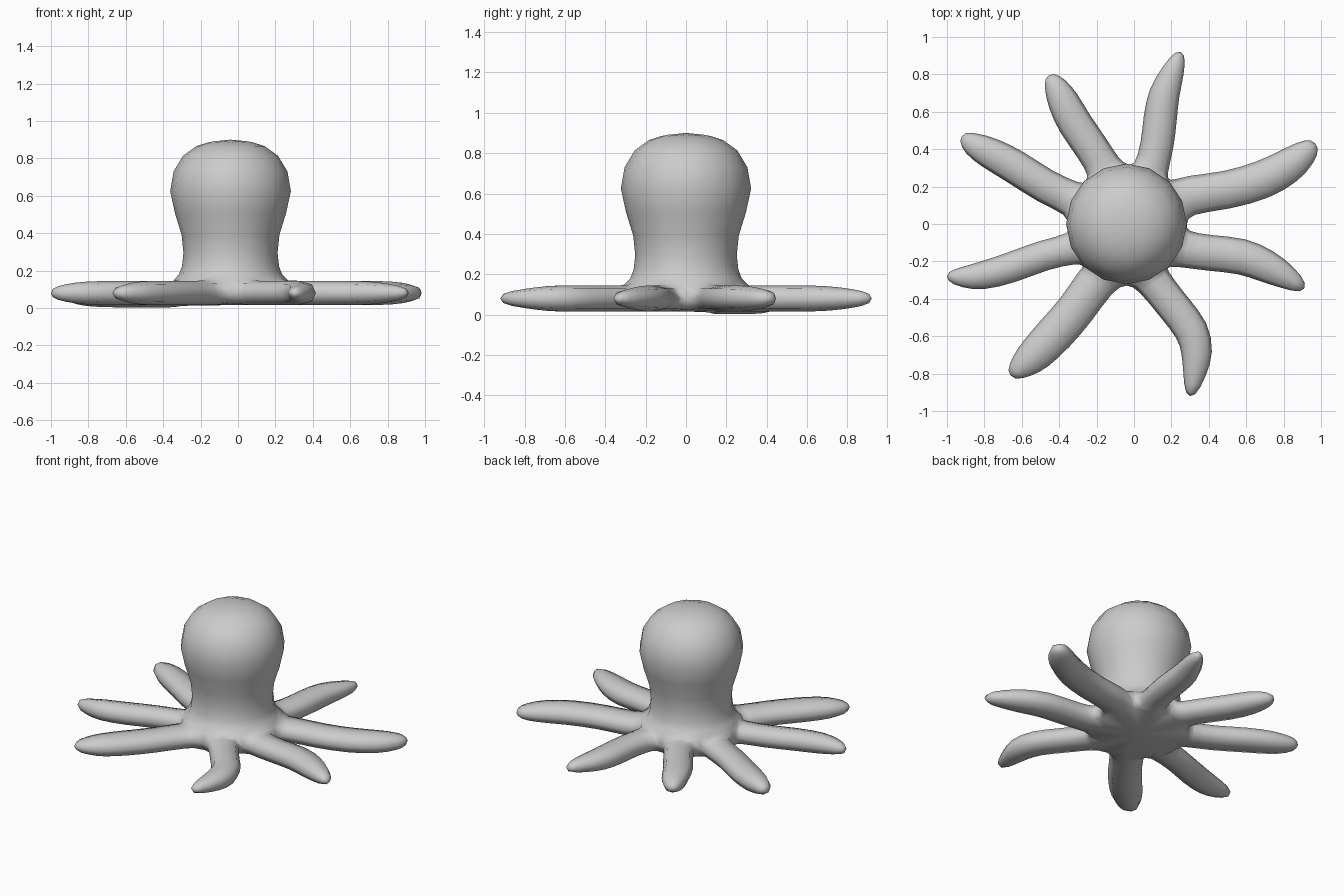
import bpy
import bmesh
from math import cos, sin, radians
from mathutils import Vector

default_cube = bpy.data.objects.get("Cube")
if default_cube:
    bpy.data.objects.remove(default_cube)

SIDES = 8
CENTRE = Vector((-0.04, 0, 0))
ARM_Z = 0.08

# Body rings from the skirt up to the crown: radius, height
BODY_PROFILE = [(0.32, 0.15), (0.275, 0.21), (0.268, 0.38),
                (0.372, 0.63), (0.285, 0.83), (0.11, 0.9)]

# Half width and half height of the rings along every arm
ARM_SECTION = [(0.1, 0.065), (0.098, 0.065), (0.1, 0.065),
               (0.092, 0.062), (0.068, 0.048), (0.03, 0.026)]

# Arms anticlockwise from the left: width factor, drop, centre line
ARMS = [
    (1.03, 0, [(.29, .155), (.5, .18), (.69, .235), (.83, .31), (.92, .385), (.97, .43)]),
    (0.9, 0, [(.09, .29), (.125, .42), (.14, .57), (.16, .7), (.21, .82), (.25, .92)]),
    (0.93, 0, [(-.16, .3), (-.22, .4), (-.32, .54), (-.38, .66), (-.42, .74), (-.455, .795)]),
    (0.92, 0.012, [(-.32, .13), (-.475, .2), (-.64, .31), (-.78, .385), (-.87, .43), (-.92, .47)]),
    (0.82, 0, [(-.32, -.13), (-.48, -.165), (-.66, -.235), (-.82, -.28), (-.92, -.285), (-1, -.28)]),
    (1.05, 0, [(-.2, -.3), (-.31, -.46), (-.42, -.585), (-.53, -.7), (-.6, -.76), (-.66, -.81)]),
    (0.92, 0, [(.1, -.3), (.21, -.44), (.315, -.57), (.34, -.69), (.325, -.8), (.3, -.92)]),
    (0.97, 0, [(.27, -.135), (.4, -.155), (.58, -.17), (.71, -.225), (.82, -.285), (.91, -.345)]),
]

bm = bmesh.new()


def body_ring(radius, z):
    step = radians(360 / SIDES)
    return [bm.verts.new(CENTRE + Vector((radius * cos(i * step), radius * sin(i * step), z)))
            for i in range(SIDES)]


def bridge(a, b):
    for i in range(len(a)):
        j = (i + 1) % len(a)
        bm.faces.new((a[i], a[j], b[j], b[i]))


def arm(root, width, drop, path):
    """Continue a four-cornered opening along a path and close the tip."""
    points = [Vector((x, y, ARM_Z - drop)) for x, y in path]
    previous = root
    for i, (half_width, half_height) in enumerate(ARM_SECTION):
        along = points[min(i + 1, len(points) - 1)] - points[max(i - 1, 0)]
        side = Vector((along.y, -along.x, 0)).normalized() * half_width * width
        up = Vector((0, 0, half_height))
        p = points[i]
        ring = [bm.verts.new(v) for v in (p + side - up, p - side - up,
                                          p - side + up, p + side + up)]
        bridge(previous, ring)
        previous = ring
    bm.faces.new(previous)


# Body wall, crown and underside
rings = [body_ring(r, z) for r, z in BODY_PROFILE]
for lower, upper in zip(rings, rings[1:]):
    bridge(lower, upper)
bm.faces.new(rings[-1])
skirt = rings[0]
base = body_ring(0.32, 0.015)
bm.faces.new(base)

# Each arm grows from one side of the skirt
for i, (width, drop, path) in enumerate(ARMS):
    j = (i + 1) % SIDES
    arm([base[i], base[j], skirt[j], skirt[i]], width, drop, path)

bmesh.ops.recalc_face_normals(bm, faces=bm.faces)
for face in bm.faces:
    face.smooth = True
mesh = bpy.data.meshes.new("octopus_body")
bm.to_mesh(mesh)
bm.free()

octopus = bpy.data.objects.new("octopus_body", mesh)
bpy.context.collection.objects.link(octopus)

# Rounded skin
subsurf = octopus.modifiers.new("rounding", 'SUBSURF')
subsurf.levels = subsurf.render_levels = 1
subsurf.use_limit_surface = False

# Plain grey skin colour
grey = bpy.data.materials.new("plain_grey")
grey.use_nodes = True
colour = (0.6, 0.6, 0.6, 1)
grey.diffuse_color = colour
grey.node_tree.nodes["Principled BSDF"].inputs["Base Color"].default_value = colour
mesh.materials.append(grey)
